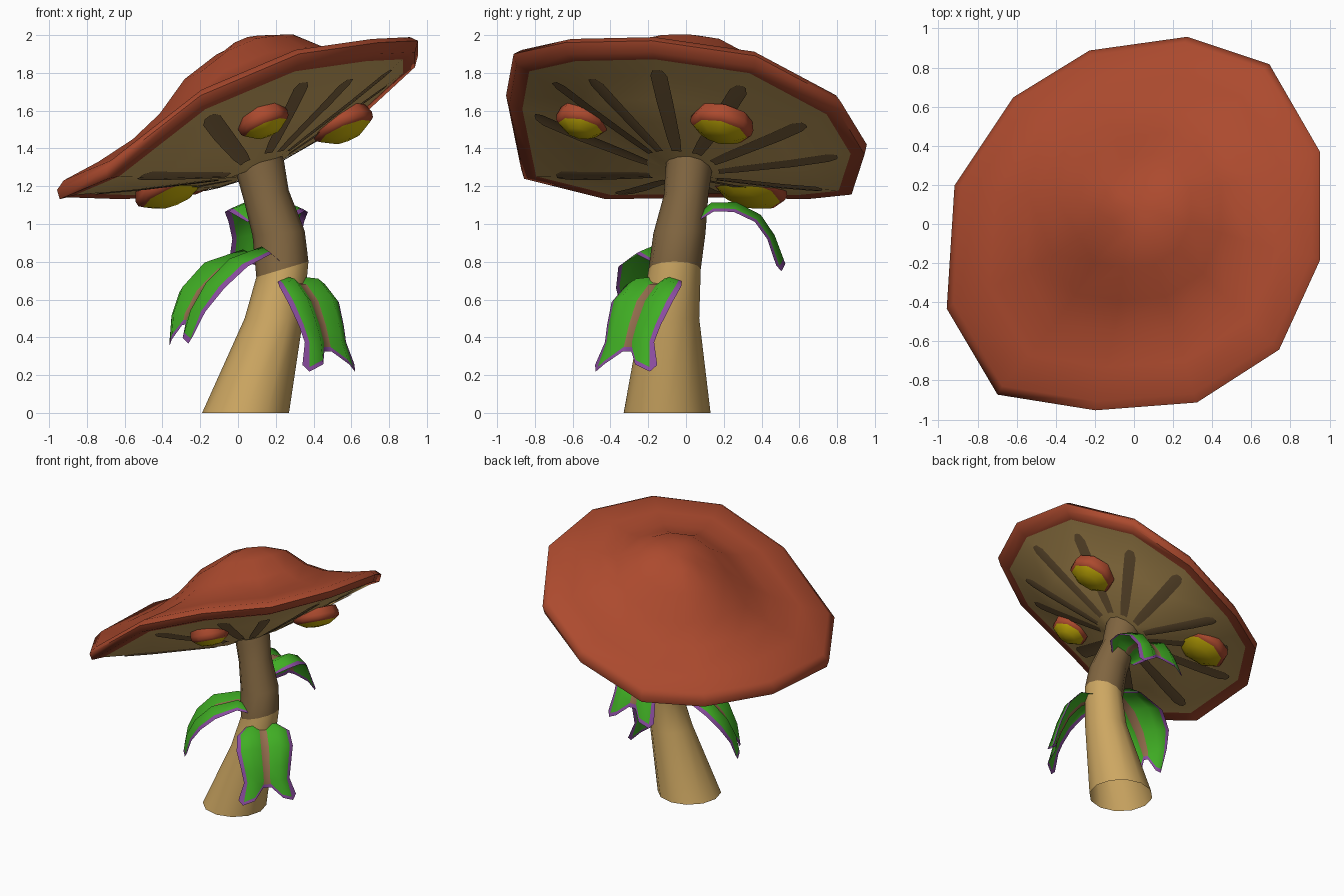
import bpy, bmesh, math
from mathutils import Vector

if "Cube" in bpy.data.objects:
    bpy.data.objects.remove(bpy.data.objects["Cube"])


def material(name, rgb):
    lin = [((c / 255 + 0.055) / 1.055) ** 2.4 if c > 10 else c / 255 / 12.92 for c in rgb]
    m = bpy.data.materials.new(name)
    m.diffuse_color = (*lin, 1)
    m.use_nodes = True
    m.node_tree.nodes["Principled BSDF"].inputs["Base Color"].default_value = m.diffuse_color
    return m


RED = material("cap_red", (172, 74, 46))
TAN = material("stem_tan", (205, 167, 98))
BROWN = material("gill_brown", (128, 101, 64))
YELLOW = material("knob_yellow", (208, 182, 8))
GREEN = material("leaf_green", (64, 174, 36))
PURPLE = material("leaf_purple", (138, 76, 160))
RIB = material("leaf_rib", (148, 110, 78))


def finish(name, bm, mats, angle=45, recalc=True):
    if recalc:
        bmesh.ops.recalc_face_normals(bm, faces=bm.faces)
    me = bpy.data.meshes.new(name)
    bm.to_mesh(me)
    bm.free()
    for m in mats:
        me.materials.append(m)
    ob = bpy.data.objects.new(name, me)
    bpy.context.collection.objects.link(ob)
    bpy.ops.object.select_all(action='DESELECT')
    ob.select_set(True)
    bpy.context.view_layer.objects.active = ob
    bpy.ops.object.shade_smooth_by_angle(angle=math.radians(angle))
    return ob


def skin(bm, rows, mat_of, closed=True):
    """Bridge rows of points with quads; mat_of(row, column) gives the slot."""
    vs = [[bm.verts.new(p) for p in row] for row in rows]
    n = len(vs[0])
    for r in range(len(vs) - 1):
        for c in range(n if closed else n - 1):
            d = (c + 1) % n
            f = bm.faces.new((vs[r][c], vs[r][d], vs[r + 1][d], vs[r + 1][c]))
            f.material_index = mat_of(r, c)
    return vs


def fan(bm, ring, point, mat):
    v = bm.verts.new(point)
    for i in range(len(ring)):
        bm.faces.new((ring[i], ring[(i + 1) % len(ring)], v)).material_index = mat


# Cap: twelve-sided tilted rim, domed top, thick lip and conical underside
RIM = [Vector(p) for p in (
    (.27, .96, 1.43), (.69, .82, 1.66), (.95, .37, 1.90), (.95, -.18, 1.98),
    (.74, -.64, 1.97), (.32, -.91, 1.91), (-.20, -.95, 1.69), (-.70, -.87, 1.30),
    (-.96, -.43, 1.19), (-.92, .20, 1.20), (-.62, .65, 1.19), (-.23, .89, 1.215))]
CORE = Vector((.10, -.02, 1.61))
UP = Vector((-.22, .27, .96))
TOP = [(.13, .355), (.3, .295), (.45, .17), (.6, .095), (.78, .05), (.96, .025), (1, -.01)]
UNDER = [(.985, -.065), (.91, -.075), (.6, -.175), (.13, -.31)]


def under_point(i, t):
    a, b = RIM[math.floor(i) % 12], RIM[(math.floor(i) + 1) % 12]
    p = CORE.lerp(a.lerp(b, i - math.floor(i)), t)
    for (t1, h1), (t0, h0) in zip(UNDER, UNDER[1:]):
        if t >= t0:
            break
    p.z += h0 + (h1 - h0) * (t - t0) / (t1 - t0)
    return p


bm = bmesh.new()
rows = [[CORE.lerp(p, t) + UP * h for p in RIM] for t, h in TOP]
rows += [[under_point(i, t) for i in range(12)] for t, h in UNDER]
rings = skin(bm, rows, lambda r, c: 1 if r >= len(TOP) + 1 else 0)
fan(bm, rings[0], CORE + UP * .37, 0)
fan(bm, rings[-1], CORE + Vector((0, 0, -.31)), 1)
finish("mushroom_cap", bm, [RED, TAN], 70)

# Gills: dark strips lying on the underside
bm = bmesh.new()
for k in range(12):
    i = k - (.2 if k == 5 else 0)
    end = (.84, .78, .81)[k % 3]
    strip = [(.2, .026), (.3, .036), (.6, .045), (end - .04, .046), (end, .025)]
    rows = []
    for t, w in strip:
        off = w / (.52 * t)
        # keep a column on the facet ridge so the strip hugs the surface
        cols = [i - off, min(max(round(i), i - off * .9), i + off * .9), i + off]
        rows.append([under_point(c, t) - Vector((0, 0, .007)) for c in cols])
    skin(bm, rows, lambda r, c: 0, closed=False)
for f in bm.faces:
    f.normal_update()
    if f.normal.z > 0:
        f.normal_flip()
finish("cap_gills", bm, [BROWN], 45, recalc=False)

# Knobs: eight-sided buttons under the cap, red rim and yellow face
axis = Vector((.377, -.225, -.90)).normalized()
side_a = axis.orthogonal().normalized()
side_b = axis.cross(side_a)
for n, (pos, rad) in enumerate([((.15, -.56, 1.505), .14), ((.57, .18, 1.485), .17),
                                ((-.34, .33, 1.15), .20)]):
    bm = bmesh.new()
    base = Vector(pos) - axis * .06
    rows = []
    for s, h in ((.9, -.04), (1, .01), (.97, .04), (.86, .055), (.5, .09)):
        rows.append([base + axis * h + rad * s * (side_a * math.cos(a) + side_b * math.sin(a))
                     for a in (math.tau * j / 8 for j in range(8))])
    rings = skin(bm, rows, lambda r, c: int(r >= 3))
    fan(bm, rings[0], base - axis * .04, 0)
    fan(bm, rings[-1], base + axis * .10, 1)
    finish("cap_knob_%d" % (n + 1), bm, [RED, YELLOW])

# Stem: bent tapering tube, open below, brown above the middle
bm = bmesh.new()
rows = []
for x, y, z, r, tilt in ((.04, -.10, 0, .23, 0), (.19, -.085, .5, .155, 0),
                         (.235, -.06, .76, .138, .3), (.215, -.035, .95, .138, .1),
                         (.15, 0, 1.15, .118, .25), (.12, .015, 1.29, .124, .33),
                         (.10, .02, 1.37, .12, .33)):
    rows.append([(x + r * math.cos(a), y + r * math.sin(a), z + tilt * r * math.cos(a))
                 for a in (math.tau * j / 12 for j in range(12))])
skin(bm, rows, lambda r, c: int(r >= 2))
finish("stem", bm, [TAN, BROWN])

# Leaves: two-lobed folded sheets with purple edge, brown rib and notched tip
COLS = [-1, -.87, -.5, -.14, .14, .5, .87, 1]
LIFT = [-.022, -.008, .022, -.012, -.012, .022, -.008, -.022]
NOTCH = [.0, .04, .01, -.07, -.07, .01, .04, .0]


def leaf(name, centre, azimuth, facing, roll, path, widths):
    a, b = math.radians(azimuth), math.radians(facing)
    out = Vector((math.cos(a), math.sin(a), 0))
    side = Vector((-math.sin(b), math.cos(b), roll)).normalized()
    pts = [Vector(centre) + out * r + Vector((0, 0, z)) for r, z in path]
    # extra row just before the tip gives the purple end band
    pts.insert(-1, pts[-2].lerp(pts[-1], .8))
    widths = widths[:-1] + [widths[-2] * .2 + widths[-1] * .8, widths[-1]]
    rows, last = [], len(pts) - 1
    for k, p in enumerate(pts):
        tan = (pts[min(k + 1, last)] - pts[max(k - 1, 0)]).normalized()
        nor = side.cross(tan).normalized()
        if nor.dot(out + Vector((0, 0, 1))) < 0:
            nor = -nor
        rows.append([p + side * s * widths[k] + nor * h * widths[k] / .18
                     + tan * (e if k >= last - 1 else 0)
                     for s, h, e in zip(COLS, LIFT, NOTCH)])
    bm = bmesh.new()
    skin(bm, rows, lambda r, c: 1 if c in (0, 6) or r == last - 1 else 2 if c == 3 else 0,
         closed=False)
    finish(name, bm, [GREEN, PURPLE, RIB], 80)


leaf("front_right_leaf", (.235, -.06, 0), -46, -40, 0,
     [(.07, .71), (.17, .69), (.26, .60), (.32, .47), (.35, .38), (.38, .26)],
     [.11, .195, .21, .185, .17, .215])
leaf("left_leaf", (.23, -.06, 0), 196, 212, .08,
     [(.02, .78), (.16, .85), (.34, .78), (.46, .66), (.53, .53), (.56, .40)],
     [.08, .19, .25, .23, .17, .11])
leaf("back_leaf", (.15, 0, 0), 90, 90, 0,
     [(.05, 1.02), (.14, 1.09), (.26, 1.09), (.38, 1.03), (.45, .93), (.50, .79)],
     [.10, .20, .22, .20, .18, .20])
